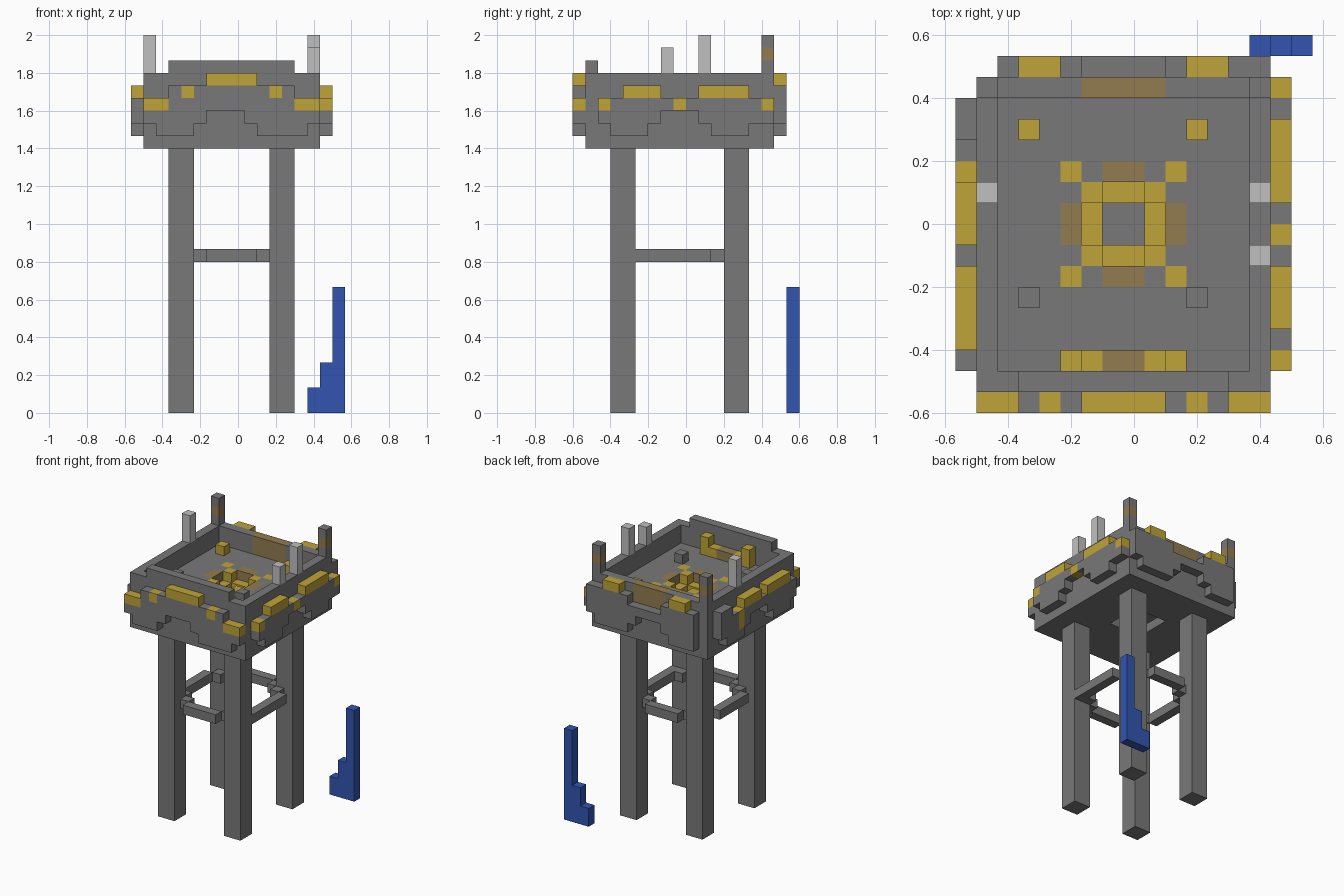
import bpy
import bmesh
from mathutils import Vector

cube = bpy.data.objects.get("Cube")
if cube:
    bpy.data.objects.remove(cube, do_unlink=True)

UNIT = 1 / 15
ORIGIN = Vector((-8.5, -9, 0))


def make_material(name, colour):
    mat = bpy.data.materials.new(name)
    mat.use_nodes = True
    mat.diffuse_color = (*colour, 1)
    mat.node_tree.nodes["Principled BSDF"].inputs["Base Color"].default_value = (*colour, 1)
    return mat


GREY, YELLOW, RUST, PALE, BLUE = range(5)
MATERIALS = [
    make_material("steel grey", (.19, .19, .19)),
    make_material("hazard yellow", (.52, .37, .04)),
    make_material("rust brown", (.29, .2, .08)),
    make_material("pale grey", (.52, .53, .52)),
    make_material("ladder blue", (.032, .09, .44)),
]


def box(x, y, z, colour=GREY):
    """A block of unit cells; each argument is a (start, end) pair."""
    return x, y, z, colour


def build(name, blocks):
    """Join blocks into one shell. Later blocks repaint; colour None carves."""
    cells = {}
    for x, y, z, colour in blocks:
        for i in range(*x):
            for j in range(*y):
                for k in range(*z):
                    if colour is None:
                        cells.pop((i, j, k), None)
                    else:
                        cells[i, j, k] = colour
    bm = bmesh.new()
    for cell, colour in cells.items():
        for axis in range(3):
            for side in (0, 1):
                near = list(cell)
                near[axis] += 2 * side - 1
                if tuple(near) in cells:
                    continue
                u, v = (axis + 1) % 3, (axis + 2) % 3
                corners = []
                for du, dv in ((0, 0), (1, 0), (1, 1), (0, 1)):
                    p = Vector(cell)
                    p[axis] += side
                    p[u] += du
                    p[v] += dv
                    corners.append(bm.verts.new((p + ORIGIN) * UNIT))
                face = bm.faces.new(corners if side else corners[::-1])
                face.material_index = colour
    bmesh.ops.remove_doubles(bm, verts=bm.verts, dist=UNIT / 100)
    bmesh.ops.dissolve_limit(bm, angle_limit=.01, verts=bm.verts, edges=bm.edges,
                             delimit={'MATERIAL'})
    mesh = bpy.data.meshes.new(name)
    bm.to_mesh(mesh)
    bm.free()
    for mat in MATERIALS:
        mesh.materials.append(mat)
    obj = bpy.data.objects.new(name, mesh)
    bpy.context.collection.objects.link(obj)
    return obj


def level(steps, at):
    """Height of a stepped outline, given as (start, height) pairs."""
    return [h for start, h in steps if start <= at][-1]


def armour(name, place, span, bottom, top, stripes):
    """Stepped outer plate with yellow (start, end, height) stripes."""
    blocks = [place((a, a + 1), (level(bottom, a), level(top, a)), GREY)
              for a in range(*span)]
    blocks += [place((a, b), (k, k + 1), YELLOW) for a, b, k in stripes]
    build(name, blocks)


# Legs
for side, x in (("right", (3, 5)), ("left", (11, 13))):
    for end, y in (("front", (3, 5)), ("back", (12, 14))):
        build(f"{end}_{side}_leg", [box(x, y, (0, 21))])

# Brace ring between the legs
RING = (12, 13)
build("front_brace", [box((6, 10), (3, 4), RING)])
build("back_brace", [box((6, 10), (13, 14), RING)])
build("right_brace", [box((3, 4), (6, 11), RING)])
build("left_brace", [box((12, 13), (5, 11), RING)])
for x, y in ((5, 4), (5, 12), (11, 4), (11, 12)):
    inner_x, inner_y = (4 if x == 5 else 11), (5 if y == 4 else 11)
    build("brace_joint", [box((x if x == 5 else 10, 6 if x == 5 else 11),
                              (y, y + 1), RING)])
    build("brace_joint", [box((inner_x, inner_x + 1), (inner_y, inner_y + 1), RING)])

# Deck with walls, painted landing mark and sunken centre
MARK_X, MARK_Y = (6, 10), (7, 11)
MID_X, MID_Y = (7, 9), (8, 10)
TOP = (24, 25)
deck = [
    box((1, 15), (1, 16), (21, 27)),
    box((2, 14), (2, 15), (25, 27), None),
    box((3, 13), (1, 2), (27, 28)),
    box(MARK_X, MARK_Y, (21, 22), None),
    box(MARK_X, MARK_Y, (23, 25), YELLOW),
    box(MID_X, MARK_Y, TOP, None),
    box(MARK_X, MID_Y, TOP, None),
    box(MID_X, MID_Y, (23, 24), None),
    box(MID_X, MID_Y, (22, 23)),
    box(MARK_X, (15, 16), (25, 27), RUST),
]
deck += [box((x, x + 1), (y, y + 1), TOP, YELLOW) for x in (5, 10) for y in (6, 11)]
deck += [box(MID_X, (y, y + 1), TOP, RUST) for y in (6, 11)]
deck += [box((x, x + 1), MID_Y, TOP, RUST) for x in (5, 10)]
build("deck", deck)

# Small fittings on the deck
for x in (3, 11):
    build("back_deck_block", [box((x, x + 1), (13, 14), (25, 26), YELLOW)])
    build("front_deck_block", [box((x, x + 1), (5, 6), (25, 26))])
build("console", [
    box((5, 11), (2, 3), (25, 26), YELLOW),
    box(MID_X, (2, 3), (25, 26), RUST),
    box((5, 6), (2, 3), (26, 27), YELLOW),
    box((10, 11), (2, 3), (26, 27), YELLOW),
])

# Outer armour plates
end_bottom = [(1, 23), (2, 22), (5, 23), (6, 24), (9, 23), (10, 22), (14, 23)]
side_bottom = [(2, 23), (3, 22), (6, 23), (7, 24), (10, 23), (11, 22), (14, 23)]
armour("front_armour", lambda a, z, c: box(a, (0, 1), z, c), (1, 15), end_bottom,
       [(1, 25), (3, 26), (6, 27), (10, 26), (13, 25)],
       [(1, 3, 24), (4, 5, 25), (6, 10, 26), (11, 12, 25), (13, 15, 24)])
armour("back_armour", lambda a, z, c: box(a, (16, 17), z, c), (2, 15), end_bottom,
       [(2, 26), (3, 27), (5, 26), (6, 25), (10, 26), (11, 27), (13, 26)],
       [(3, 5, 26), (11, 13, 26)])
armour("left_armour", lambda a, z, c: box((15, 16), a, z, c), (2, 16), side_bottom,
       [(2, 25), (4, 26), (7, 25), (10, 26), (14, 25)],
       [(2, 3, 24), (4, 7, 25), (8, 9, 24), (10, 14, 25), (15, 16, 24)])
armour("right_armour", lambda a, z, c: box((0, 1), a, z, c), (2, 15), side_bottom,
       [(2, 25), (3, 26), (7, 25), (8, 26), (11, 25), (13, 26)],
       [(3, 7, 25), (8, 11, 25), (11, 12, 24), (11, 12, 23)])

# Corner masts with a rust band, and pale antennas
for x in (1, 14):
    build("corner_mast", [box((x, x + 1), (15, 16), (27, 30)),
                          box((x, x + 1), (15, 16), (28, 29), RUST)])
for x, y, height in ((1, 10, 30), (14, 10, 30), (14, 7, 29)):
    build("antenna", [box((x, x + 1), (y, y + 1), (27, height), PALE)])

# Free-standing stepped marker behind the tower
build("stepped_marker", [box((x, x + 1), (17, 18), (0, height), BLUE)
                         for x, height in ((14, 2), (15, 4), (16, 10))])
